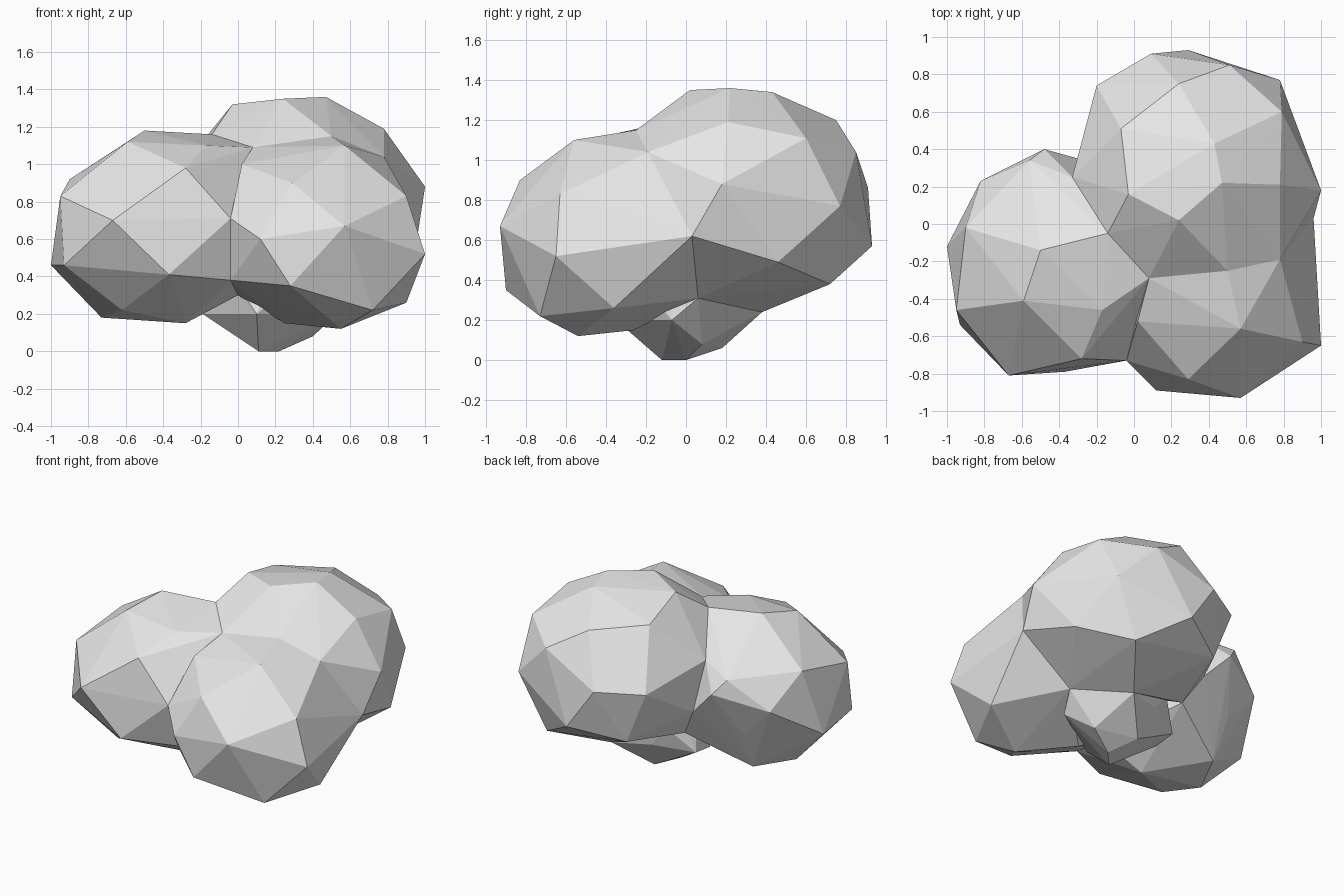
import bpy
import bmesh
from mathutils import Vector, Matrix

default_cube = bpy.data.objects.get("Cube")
if default_cube:
    bpy.data.objects.remove(default_cube, do_unlink=True)


def make_material(name, colour):
    material = bpy.data.materials.new(name)
    material.use_nodes = True
    material.diffuse_color = colour
    shader = next(node for node in material.node_tree.nodes
                  if node.type == 'BSDF_PRINCIPLED')
    shader.inputs["Base Color"].default_value = colour
    return material


def faceted_lobe(name, centre, radii, corners, material, fill=0.84):
    """Wrap an ellipsoid core and its protruding corners in a flat-faced hull."""
    bm = bmesh.new()
    placement = Matrix.LocRotScale(Vector(centre), None, Vector(radii) * fill)
    bmesh.ops.create_icosphere(bm, subdivisions=2, radius=1, matrix=placement)

    # Keep only the core points, then add the corners that define the outline
    bmesh.ops.delete(bm, geom=bm.edges[:], context='EDGES_FACES')
    for corner in corners:
        bm.verts.new(corner)
    bmesh.ops.convex_hull(bm, input=bm.verts[:])

    # Remove the points that ended up inside the hull
    buried = [vert for vert in bm.verts if not vert.link_faces]
    bmesh.ops.delete(bm, geom=buried, context='VERTS')
    bmesh.ops.recalc_face_normals(bm, faces=bm.faces[:])
    for face in bm.faces:
        face.smooth = False

    mesh = bpy.data.meshes.new(name)
    bm.to_mesh(mesh)
    bm.free()
    mesh.materials.append(material)
    lobe = bpy.data.objects.new(name, mesh)
    bpy.context.collection.objects.link(lobe)
    return lobe


grey = make_material("plain grey", (0.8, 0.8, 0.8, 1))

# Corners shared by neighbouring lobes, so that the creases between them close
top_crease = (0.08, -0.29, 1.09)
right_crease = (-0.14, -0.05, 1.16)
under_crease = (0.59, 0.06, 0.31)
left_crease = [(0.5, -0.25, 1.15), (0.78, -0.19, 1.04),
               (0.96, 0.03, 0.62), under_crease]
front_crease = [(-0.04, -0.73, 0.71), (-0.04, -0.62, 0.38), (0, -0.3, 0.3)]
back_crease = [(-0.33, 0.25, 0.95), (-0.3, 0.35, 0.61), (-0.18, 0.27, 0.4)]

# Tall lobe at the back
faceted_lobe(
    "back_lobe", (0.37, 0.36, 0.78), (0.6, 0.54, 0.56),
    [(0.24, 0.02, 1.35), (0.47, 0.22, 1.36), (0.43, 0.43, 1.34),
     (-0.03, 0.16, 1.32), (-0.07, 0.51, 1.23), (0.24, 0.75, 1.2),
     (0.79, 0.6, 1.11), (0.78, 0.21, 1.19), (1, 0.18, 0.88),
     (0.51, 0.85, 1.04), (0.78, 0.77, 0.77), (0.09, 0.91, 0.86),
     (-0.2, 0.74, 0.85), (0.29, 0.93, 0.57), (0.88, 0.46, 0.49),
     (0.59, 0.72, 0.38), (-0.05, 0.74, 0.48), (0.32, 0.38, 0.24),
     top_crease, right_crease, *left_crease, *back_crease],
    grey)

# Front lobe on the left side of the model
faceted_lobe(
    "front_left_lobe", (0.48, -0.38, 0.62), (0.52, 0.52, 0.48),
    [(0.57, -0.93, 0.67), (0.29, -0.83, 0.9), (0.57, -0.56, 1.1),
     (1, -0.65, 0.52), (0.28, -0.9, 0.35), (0.12, -0.89, 0.6),
     (0.72, -0.73, 0.22), (0.55, -0.54, 0.12), (0.02, -0.52, 1),
     (0.9, -0.63, 0.83), (0.9, -0.36, 0.26), (0.25, -0.26, 0.15),
     top_crease, *left_crease, *front_crease],
    grey)

# Wide lobe on the right side of the model
faceted_lobe(
    "right_lobe", (-0.5, -0.2, 0.66), (0.5, 0.57, 0.5),
    [(-0.67, -0.81, 0.7), (-0.95, -0.46, 0.83), (-0.37, -0.79, 0.41),
     (-0.28, -0.72, 0.98), (-0.59, -0.41, 1.12), (-0.5, -0.14, 1.18),
     (-0.17, -0.46, 1.1), (-0.9, -0.02, 0.92), (-0.82, 0.23, 0.7),
     (-0.56, 0.34, 0.9), (-1, -0.12, 0.46), (-0.93, -0.54, 0.46),
     (-0.62, -0.46, 0.22), (-0.73, -0.2, 0.18), (-0.59, 0.09, 0.2),
     (-0.28, -0.26, 0.15), (-0.48, 0.4, 0.8),
     top_crease, right_crease, *front_crease, *back_crease],
    grey)

# Small lobe that touches the ground
faceted_lobe(
    "bottom_lobe", (0.16, 0.02, 0.4), (0.4, 0.38, 0.38),
    [(0.11, -0.12, 0), (0.22, 0, 0), (0.4, 0.08, 0.08),
     (0.12, 0.18, 0.06), (-0.19, 0, 0.2), (-0.19, 0.16, 0.22),
     (0.1, -0.35, 0.2), (0.32, 0.38, 0.24), (0.53, -0.07, 0.2),
     under_crease],
    grey)
